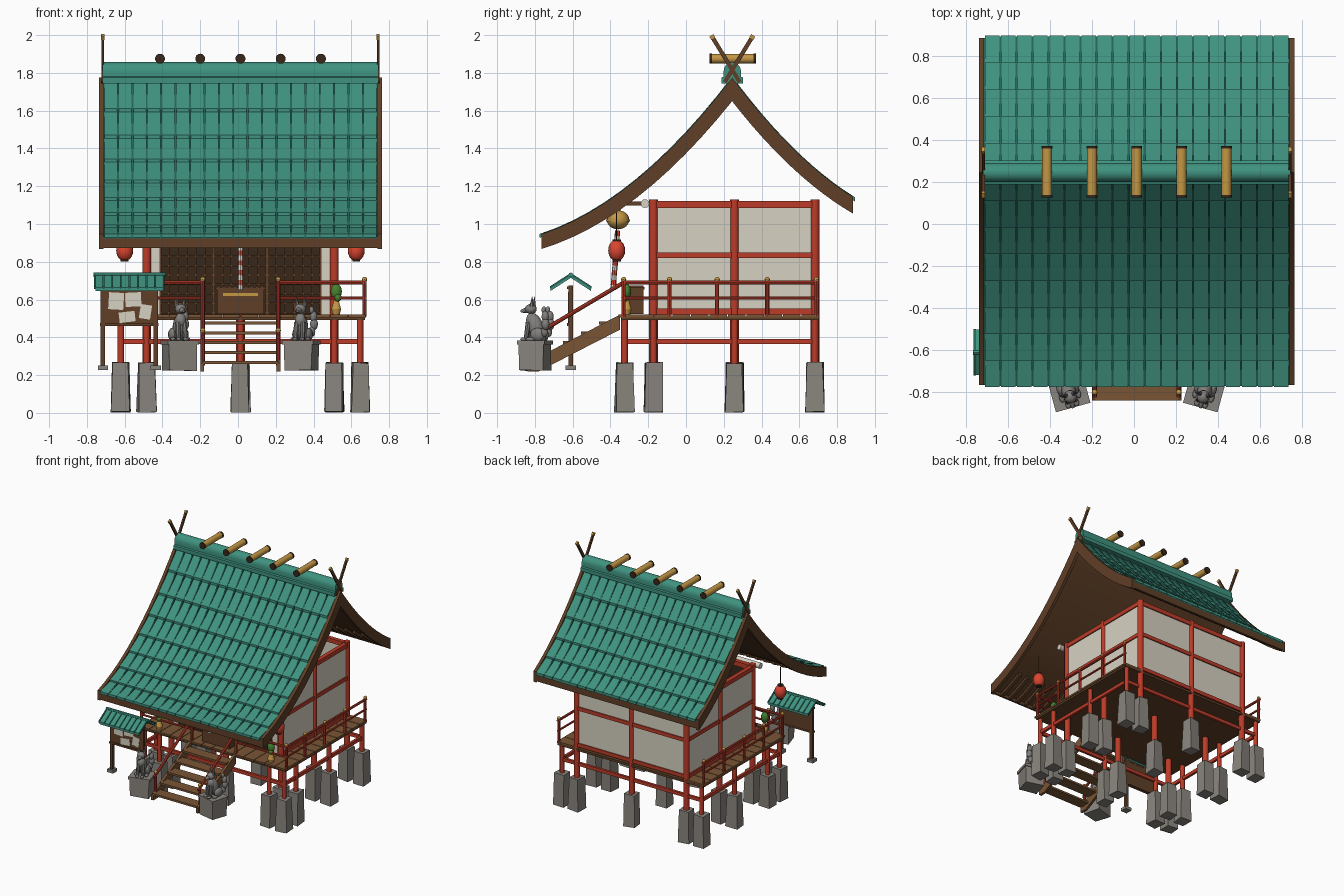
import bpy, bmesh, math, random
from mathutils import Matrix, Vector, Euler

if "Cube" in bpy.data.objects:
    bpy.data.objects.remove(bpy.data.objects["Cube"])

random.seed(4)
CX = 0.013                       # the building's own centre line


def mat(name, *c):
    m = bpy.data.materials.new(name)
    m.diffuse_color = (*c, 1)
    m.use_nodes = True
    m.node_tree.nodes["Principled BSDF"].inputs["Base Color"].default_value = m.diffuse_color
    return m


TEAL, DTEAL = mat("teal", .05, .29, .215), mat("dark_teal", .02, .13, .10)
RED, BROWN = mat("red", .50, .045, .022), mat("brown", .115, .05, .02)
DARK, WOOD = mat("dark_wood", .04, .02, .01), mat("wood", .19, .09, .035)
CREAM, GOLD = mat("cream", .68, .64, .54), mat("gold", .55, .31, .06)
STONE, STATUE = mat("stone", .25, .23, .205), mat("statue", .22, .21, .20)
LAMP, GREEN = mat("lantern_red", .70, .06, .03), mat("green", .06, .22, .03)


class Part:
    """One named object gathered from simple shapes; x is relative to CX."""
    def __init__(s, name, m):
        s.name, s.m, s.bm = name, m, bmesh.new()

    def box(s, c, size, rot=(0, 0, 0), taper=1, jitter=0):
        M = Matrix.Translation(c) @ Euler(rot).to_matrix().to_4x4()
        for v in bmesh.ops.create_cube(s.bm, size=1)["verts"]:
            k = taper if v.co.z > 0 else 1
            p = Vector((v.co.x * size[0] * k, v.co.y * size[1] * k, v.co.z * size[2]))
            j = Vector([random.uniform(-jitter, jitter) for _ in range(3)])
            v.co = M @ (p + j)

    def rod(s, a, b, r, r2=None, n=10):
        a, b = Vector(a), Vector(b)
        M = Matrix.Translation((a + b) / 2) @ (b - a).to_track_quat('Z', 'Y').to_matrix().to_4x4()
        bmesh.ops.create_cone(s.bm, cap_ends=True, segments=n, radius1=r,
                              radius2=r if r2 is None else r2, depth=(b - a).length, matrix=M)

    def ball(s, c, size, rot=(0, 0, 0), u=12, v=8):
        M = Matrix.Translation(c) @ Euler(rot).to_matrix().to_4x4() @ Matrix.Diagonal((*size, 1))
        bmesh.ops.create_uvsphere(s.bm, u_segments=u, v_segments=v, radius=1, matrix=M)

    def prism(s, yz, x0, x1):
        A, B = ([s.bm.verts.new((x, *p)) for p in yz] for x in (x0, x1))
        s.bm.faces.new(A)
        s.bm.faces.new(B[::-1])
        for i in range(len(A)):
            s.bm.faces.new((A[i - 1], B[i - 1], B[i], A[i]))

    def done(s, loc=(0, 0, 0), rz=0, smooth=True):
        bmesh.ops.recalc_face_normals(s.bm, faces=s.bm.faces)
        me = bpy.data.meshes.new(s.name)
        s.bm.to_mesh(me)
        me.materials.append(s.m)
        o = bpy.data.objects.new(s.name, me)
        bpy.context.collection.objects.link(o)
        o.location, o.rotation_euler.z = (loc[0] + CX, loc[1], loc[2]), rz
        if smooth:
            bpy.ops.object.select_all(action='DESELECT')
            o.select_set(True)
            bpy.context.view_layer.objects.active = o
            bpy.ops.object.shade_smooth_by_angle(angle=math.radians(40))
        return o


# ---- curved roof: height of the upper edge, with slope-compensated offset
RIDGE = .245
def top(y, off, front):
    t, z0, b, c = (y + .77, .945, .3247, .4857) if front else (.89 - y, 1.14, .619, .566)
    return z0 + b * t + c * t * t + off * math.hypot(1, b + 2 * c * t)

def strip(part, x0, x1, ya, yb, o1, o2, front, n=12):
    ys = [ya + (yb - ya) * i / n for i in range(n + 1)]
    part.prism([(y, top(y, o1, front)) for y in ys] +
               [(y, top(y, o2, front)) for y in ys[::-1]], x0, x1)

rake, deck, rafters = Part("roof_edge_boards", BROWN), Part("roof_deck", BROWN), Part("rafters", BROWN)
tiles, ribs, under = Part("roof_tiles", TEAL), Part("tile_ribs", DTEAL), Part("tile_bed", DTEAL)
COLS, W = 19, .0763
for front, ye, rows in ((True, -.765, 8), (False, .885, 5)):
    sg = 1 if front else -1
    for s in (-1, 1):
        strip(rake, s * .725, s * .75, ye, RIDGE, 0, -.075, front)
    strip(deck, -.725, .725, ye, RIDGE, -.022, -.05, front)
    strip(under, -.725, .725, ye, RIDGE, -.012, -.022, front)
    deck.box((0, ye + sg * .008, top(ye, -.045, front)), (1.45, .016, .05))
    for i in range(COLS + 1):
        x = (i - COLS / 2) * W
        if 0 < i < COLS:
            strip(ribs, x - .005, x + .005, ye - sg * .006, RIDGE, .004, -.015, front)
            strip(rafters, x - .013, x + .013, ye + sg * .015, ye + sg * .22, -.045, -.07, front, 3)
        if i == COLS:
            break
        for r in range(rows):
            step = (RIDGE - ye) / rows
            ya, yb = ye - sg * .01 + step * r, ye + step * (r + 1)
            tiles.prism([(ya, top(ya, .004, front)), (yb, top(yb, -.010, front)),
                         (yb, top(yb, -.016, front)), (ya, top(ya, -.015, front))],
                        x + .004, x + W - .004)
for p in (rake, deck, under, ribs, rafters, tiles):
    p.done()

# ---- ridge cap, logs and crossed finials
cap = Part("ridge_cap", TEAL)
arc = [(RIDGE + .046 * math.cos(a), 1.808 + .049 * math.sin(a)) for a in [math.pi * i / 10 for i in range(11)]]
cap.prism([(RIDGE + .058, 1.745), (RIDGE + .058, 1.775), (RIDGE + .046, 1.78)] + arc +
          [(RIDGE - .046, 1.78), (RIDGE - .058, 1.775), (RIDGE - .058, 1.745)], -.73, .73)
cap.done()
logs, ends = Part("ridge_logs", GOLD), Part("ridge_log_ends", DARK)
for i in range(-2, 3):
    logs.rod((i * .213, .13, 1.875), (i * .213, .365, 1.875), .0245, n=14)
    for y in (.125, .358):
        ends.rod((i * .213, y, 1.875), (i * .213, y + .012, 1.875), .0265, n=14)
logs.done(), ends.done()
fin, tip = Part("crossed_finials", BROWN), Part("finial_tips", GOLD)
for s in (-1, 1):
    for d in (-1, 1):
        a, b = Vector((s * .729, RIDGE - d * .04, 1.75)), Vector((s * .729, RIDGE + d * .106, 1.99))
        ang = (-math.atan2(d * .146, .24), 0, 0)
        fin.box((a + b) / 2, (.013, .022, .28), ang)
        tip.box(b, (.016, .025, .02), ang)
fin.done(), tip.done()

# ---- posts, stones, tie beams and walls
PX, VX, PY, VY = .497, .633, (-.172, .257, .683), -.325
posts, stones, beams, walls = (Part("posts", RED), Part("foundation_stones", STONE),
                               Part("tie_beams", RED), Part("wall_panels", CREAM))
body = [(x, y) for x in (-PX, 0, PX) for y in PY]
outer = [(x, y) for x in (-VX, VX) for y in (VY, *PY)] + [(-PX, VY), (PX, VY), (0, VY)]
for x, y in body + outer:
    big = (x, y) in body
    hi = 1.13 if big and (x, y) not in ((0, PY[0]), (0, PY[1])) else .5
    posts.rod((x, y, .255), (x, y, hi), .024 if big else .018)
    stones.box((x, y, .135), (.096, .096, .26), (0, 0, random.uniform(-.1, .1)), .88, .004)
for s in (-1, 1):
    for z, h in ((1.103, .035), (.835, .03), (.537, .03)):
        beams.box((s * PX, .257, z), (.034, .86, h))
    walls.box((s * PX, .257, .82), (.016, .86, .58))
    beams.box((s * VX, .18, .377), (.02, 1.01, .027))
    walls.box((s * .452, PY[0], .81), (.045, .02, .6))
for z, h in ((1.103, .035), (.835, .03), (.537, .03)):
    beams.box((0, PY[2], z), (.99, .034, h))
beams.box((0, PY[0], 1.103), (.99, .034, .035))
walls.box((0, PY[2], .82), (.99, .016, .58))
for y in (VY, PY[2]):
    beams.box((0, y, .377), (1.27, .02, .027))
for p in (posts, stones, beams, walls):
    p.done()

# ---- lattice doors
Part_ = Part("door_backing", DARK)
Part_.box((0, -.16, .8), (.87, .012, .57))
Part_.done()
lat = Part("door_lattice", BROWN)
for i in range(19):
    lat.box(((i - 9) * .0475, -.172, .8), (.018 if i % 6 == 0 else .008, .012, .57))
for i in range(12):
    lat.box((0, -.171, .53 + i * .05), (.86, .01, .008))
lat.done()

# ---- veranda deck and planks
fl, pl = Part("floor_slab", BROWN), Part("floor_planks", WOOD)
fl.box((0, .18, .5), (1.32, 1.05, .018))
for i in range(14):
    pl.box(((i - 6.5) * .095, -.265, .513), (.091, .185, .014))
for s in (-1, 1):
    for i in range(9):
        pl.box((s * .588, -.122 + i * .0975, .513), (.155, .093, .014))
fl.done(), pl.done()

# ---- railings with gold caps
rail, knob = Part("railings", RED), Part("railing_caps", GOLD)
def rail_post(x, y, z0=.51, z1=.7):
    rail.rod((x, y, z0), (x, y, z1), .011, n=8)
    knob.ball((x, y, z1 + .006), (.014, .014, .014), u=8, v=6)
for s in (-1, 1):
    for y in (-.33, -.087, .165, .43, .69):
        rail_post(s * .657, y)
    rail_post(s * .2, -.33)
    for z, r in ((.69, .010), (.607, .008)):
        rail.rod((s * .657, -.34, z), (s * .657, .705, z), r, n=8)
        rail.rod((s * .19, -.33, z), (s * .667, -.33, z), r, n=8)
    rail_post(s * .2, -.80, .25, .43)
    rail.rod((s * .2, -.33, .69), (s * .2, -.82, .40), .011, n=8)
rail.done(), knob.done()

# ---- stairs
st = Part("stairs", WOOD)
for i in range(5):
    st.box((0, -.795 + i * .095, .268 + i * .052), (.40, .09, .016))
for s in (-1, 1):
    st.prism([(-.84, .22), (-.84, .265), (-.35, .52), (-.35, .44), (-.78, .22)], s * .192, s * .212)
st.done()

# ---- offering box
ob = Part("offering_box", BROWN)
ob.box((0, -.267, .59), (.25, .085, .135))
ob.box((0, -.267, .66), (.265, .095, .014))
for i in range(9):
    ob.box(((i - 4) * .029, -.267, .67), (.012, .085, .008))
ob.done()
strap = Part("offering_box_trim", GOLD)
strap.box((0, -.311, .628), (.185, .006, .016))
strap.done()

# ---- bell, its arm, rope, and the straw rope
bell, arm = Part("bell", GOLD), Part("bell_arm", BROWN)
bell.ball((0, -.36, 1.022), (.06, .06, .05), u=16, v=12)
bell.rod((0, -.36, 1.013), (0, -.36, 1.024), .064, n=16)
bell.rod((0, -.36, 1.06), (0, -.36, 1.10), .012)
arm.box((0, -.27, 1.108), (.03, .22, .022))
bell.done(), arm.done()
pull = [Part("bell_rope_red", LAMP), Part("bell_rope_white", CREAM)]
for i in range(12):
    z = .965 - i * .026
    y = -.362 - .022 * i / 11
    pull[i % 2].rod((0, y, z), (0, y - .002, z - .028), .013, .015, 8)
straw = Part("straw_rope", CREAM)
straw.rod((-.54, -.217, 1.108), (.54, -.217, 1.108), .023, n=12)
straw.done()
for p in pull:
    p.done()

# ---- lanterns and potted plants on both sides
lamp, trim = Part("lanterns", LAMP), Part("lantern_caps", DARK)
vase, leaf = Part("plant_vases", GOLD), Part("plants", GREEN)
for s in (-1, 1):
    lamp.ball((s * .613, -.367, .86), (.045, .045, .057), u=16, v=10)
    for z in (.808, .913):
        trim.rod((s * .613, -.367, z - .006), (s * .613, -.367, z + .006), .022)
    trim.rod((s * .613, -.367, .91), (s * .613, -.367, 1.06), .003, n=6)
    x, y = s * .507, -.315
    vase.rod((x, y, .52), (x, y, .55), .02, .027)
    vase.rod((x, y, .55), (x, y, .60), .027, .012)
    leaf.ball((x, y, .642), (.03, .024, .042))
    leaf.ball((x + .008, y - .008, .61), (.02, .02, .022))
for p in (lamp, trim, vase, leaf):
    p.done()

# ---- seated fox statues on plinths
for s, side in ((-1, "left"), (1, "right")):
    loc, rz = (s * .322, -.80, 0), -s * .27
    pd = Part(side + "_plinth", STONE)
    pd.box((0, 0, .295), (.15, .135, .14), (0, 0, 0), 1.03, .003)
    pd.box((0, 0, .372), (.17, .15, .022))
    pd.done(loc, rz, False)
    fx = Part(side + "_fox_statue", STATUE)
    fx.ball((0, .005, .455), (.036, .042, .075), (.3, 0, 0))
    fx.ball((0, -.02, .49), (.03, .028, .04))
    fx.ball((0, -.022, .55), (.031, .032, .027))
    fx.rod((0, -.035, .546), (0, -.077, .538), .019, .007)
    for k in (-1, 1):
        fx.rod((k * .018, -.03, .48), (k * .02, -.045, .385), .015, .011, 8)
        fx.ball((k * .02, -.055, .39), (.013, .02, .01))
        fx.ball((k * .034, .025, .415), (.02, .042, .035))
        fx.ball((k * .04, -.015, .39), (.013, .025, .011))
        fx.rod((k * .019, -.012, .562), (k * .024, -.008, .615), .013, .001, 6)
    for x, y, z, r in ((.02, .05, .40, .018), (.04, .065, .43, .021), (.05, .072, .47, .024),
                       (.048, .07, .51, .022), (.04, .06, .545, .014)):
        fx.ball((x, y, z), (r * .9, r * .9, r * 1.35))
    fx.done(loc, rz)

# ---- notice board with its own little roof
nx, ny = -.588, -.61
nb, nf, npap = Part("notice_board", BROWN), Part("notice_board_feet", STONE), Part("notice_papers", CREAM)
nr, nrib = Part("notice_board_roof", TEAL), Part("notice_roof_ribs", DTEAL)
for s in (-1, 1):
    nb.box((nx + s * .14, ny, .46), (.024, .024, .43))
    nf.box((nx + s * .14, ny, .238), (.055, .055, .024))
    nr.prism([(ny, .715), (ny, .735), (ny + s * .108, .665), (ny + s * .108, .645)], nx - .18, nx + .18)
    for i in range(9):
        x = nx + (i - 4) * .0455
        nrib.prism([(ny, .728), (ny, .741), (ny + s * .11, .67), (ny + s * .11, .657)], x - .005, x + .005)
nr.rod((nx - .19, ny, .731), (nx + .19, ny, .731), .012, n=8)
nb.box((nx, ny, .565), (.30, .018, .19))
for z in (.468, .662):
    nb.box((nx, ny - .004, z), (.31, .03, .014))
for x, z, w, h, a in ((-.07, .592, .08, .09, .06), (.02, .60, .085, .075, -.05),
                      (.085, .535, .06, .075, .15), (-.012, .508, .085, .055, -.12)):
    npap.box((nx + x, ny - .012, z), (w, .004, h), (0, a, 0))
for p in (nb, nf, npap, nr, nrib):
    p.done()
